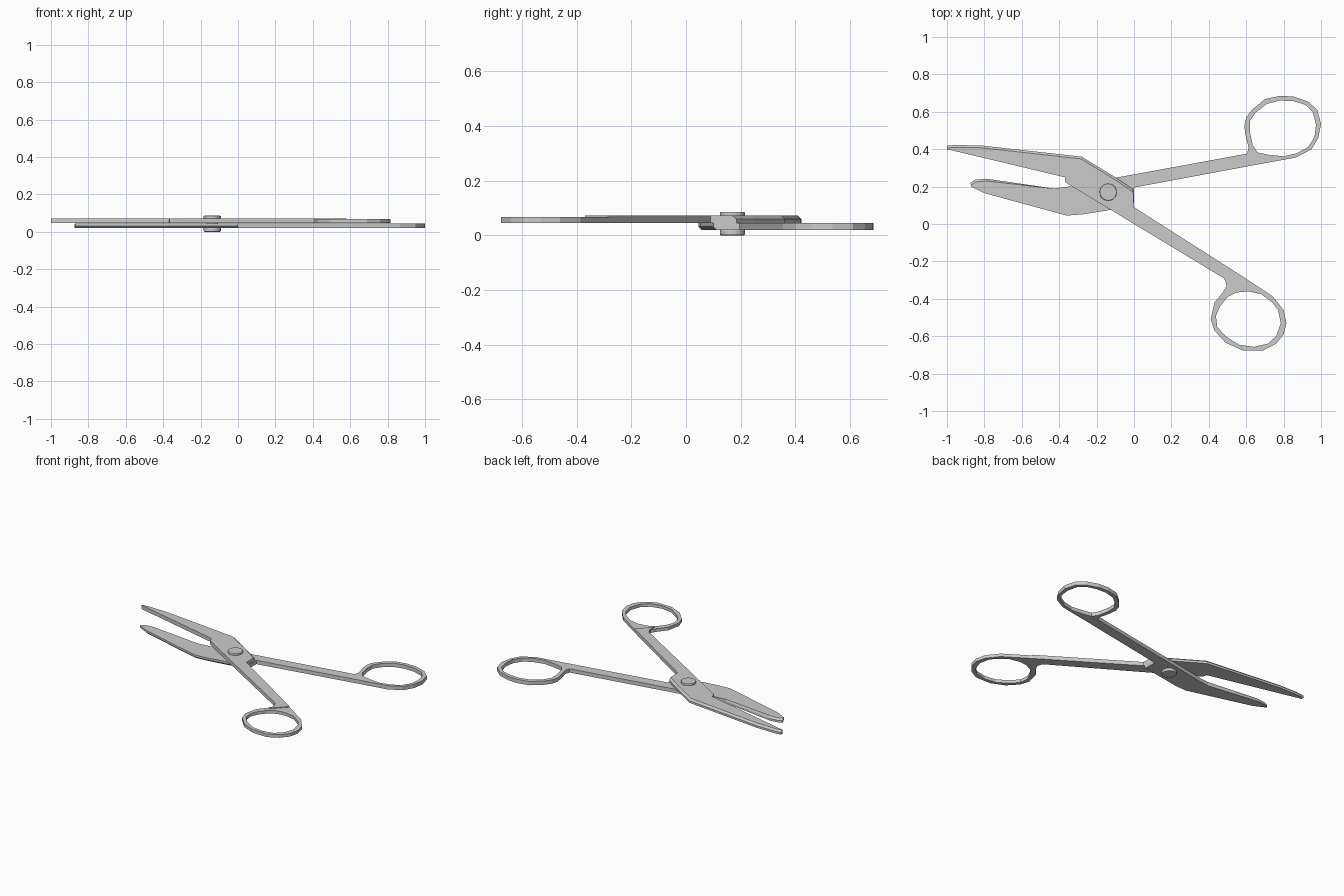
import bpy, bmesh

if "Cube" in bpy.data.objects:
    bpy.data.objects.remove(bpy.data.objects["Cube"])


def plate(name, outline, z0, z1, hole=None, top_bevel=(), bottom_bevel=()):
    """Flat plate from an outline; bevel tuples list outline edge indices."""
    bm = bmesh.new()

    def loop(points):
        vs = [bm.verts.new((x, y, z0)) for x, y in points]
        es = [bm.edges.new((vs[i], vs[(i + 1) % len(vs)])) for i in range(len(vs))]
        return vs, es

    base, edges = loop(outline)
    if hole:
        edges = edges + loop(hole)[1]
        bmesh.ops.triangle_fill(bm, use_beauty=True, use_dissolve=False, edges=edges)
    else:
        bm.faces.new(base)
    res = bmesh.ops.extrude_face_region(bm, geom=bm.faces[:], use_keep_orig=True)
    new = [v for v in res["geom"] if isinstance(v, bmesh.types.BMVert)]
    for v in new:
        v.co.z = z1
    bmesh.ops.recalc_face_normals(bm, faces=bm.faces[:])

    # bevel the chosen blade edges
    picked = []
    for ids, z in ((top_bevel, z1), (bottom_bevel, z0)):
        for i in ids:
            a, b = outline[i], outline[(i + 1) % len(outline)]
            mid = ((a[0] + b[0]) / 2, (a[1] + b[1]) / 2, z)
            picked.append(min(bm.edges, key=lambda e: sum(
                ((e.verts[0].co[k] + e.verts[1].co[k]) / 2 - mid[k]) ** 2 for k in range(3))))
    if picked:
        bmesh.ops.bevel(bm, geom=picked, offset=0.012, offset_type='OFFSET',
                        segments=1, profile=0.5, affect='EDGES')
    me = bpy.data.meshes.new(name)
    bm.to_mesh(me)
    bm.free()
    ob = bpy.data.objects.new(name, me)
    bpy.context.collection.objects.link(ob)
    return ob


# upper half: blade with shank, then finger ring
upper_blade = [(-1, .40), (-1, .418), (-.96, .422), (-.82, .42), (-.28, .36), (-.10, .25),
               (-.005, .185), (0, .09), (.58, -.28), (.495, -.37), (.495, -.32), (.48, -.29),
               (0, 0), (-.365, .222), (-.37, .25)]
plate("upper_blade", upper_blade, .046, .072, top_bevel=(1, 2, 3, 4, 5))

upper_ring = [(.575, -.277), (.74, -.385), (.80, -.46), (.815, -.53), (.80, -.59), (.76, -.64),
              (.69, -.677), (.58, -.675), (.49, -.635), (.43, -.57), (.41, -.51), (.43, -.42),
              (.475, -.365), (.495, -.33), (.485, -.293)]
upper_hole = [(.55, -.366), (.61, -.36), (.68, -.375), (.74, -.42), (.77, -.46), (.785, -.53),
              (.76, -.60), (.715, -.64), (.64, -.657), (.56, -.645), (.49, -.60), (.445, -.55),
              (.438, -.49), (.46, -.44), (.50, -.39)]
plate("upper_finger_ring", upper_ring, .046, .067, hole=upper_hole)

# lower half: blade with shank, then finger ring
lower_blade = [(-.87, .20), (-.80, .165), (-.36, .045), (-.27, .052), (-.10, .08), (0, .10),
               (0, .195), (.66, .318), (.61, .377), (-.10, .247), (-.35, .20), (-.43, .19),
               (-.79, .242), (-.85, .237), (-.875, .22)]
plate("lower_blade", lower_blade, .02, .0455, top_bevel=(11, 12, 13),
      bottom_bevel=(0, 1, 2, 3, 4))

lower_ring = [(.62, .311), (.865, .355), (.95, .40), (.985, .46), (1, .535), (.98, .61),
              (.93, .655), (.85, .682), (.78, .685), (.70, .668), (.63, .61), (.60, .57),
              (.59, .53), (.595, .48), (.613, .41), (.605, .376)]
lower_hole = [(.66, .383), (.72, .37), (.80, .362), (.87, .378), (.93, .41), (.965, .465),
              (.973, .53), (.955, .60), (.915, .638), (.85, .657), (.78, .66), (.71, .642),
              (.65, .595), (.62, .55), (.62, .49), (.635, .42)]
plate("lower_finger_ring", lower_ring, .02, .0455, hole=lower_hole)


# pivot screw: shaft and two bevelled heads
def disc(name, r, z0, z1):
    bpy.ops.mesh.primitive_cylinder_add(vertices=20, radius=r, depth=z1 - z0,
                                        location=(-.138, .17, (z0 + z1) / 2))
    ob = bpy.context.object
    ob.name = name
    return ob


disc("pivot_shaft", .03, .01, .076)
for name, z0, z1 in (("pivot_head_top", .068, .086), ("pivot_head_bottom", 0, .022)):
    head = disc(name, .046, z0, z1)
    mod = head.modifiers.new("edge", 'BEVEL')
    mod.width = .005
    mod.segments = 2
